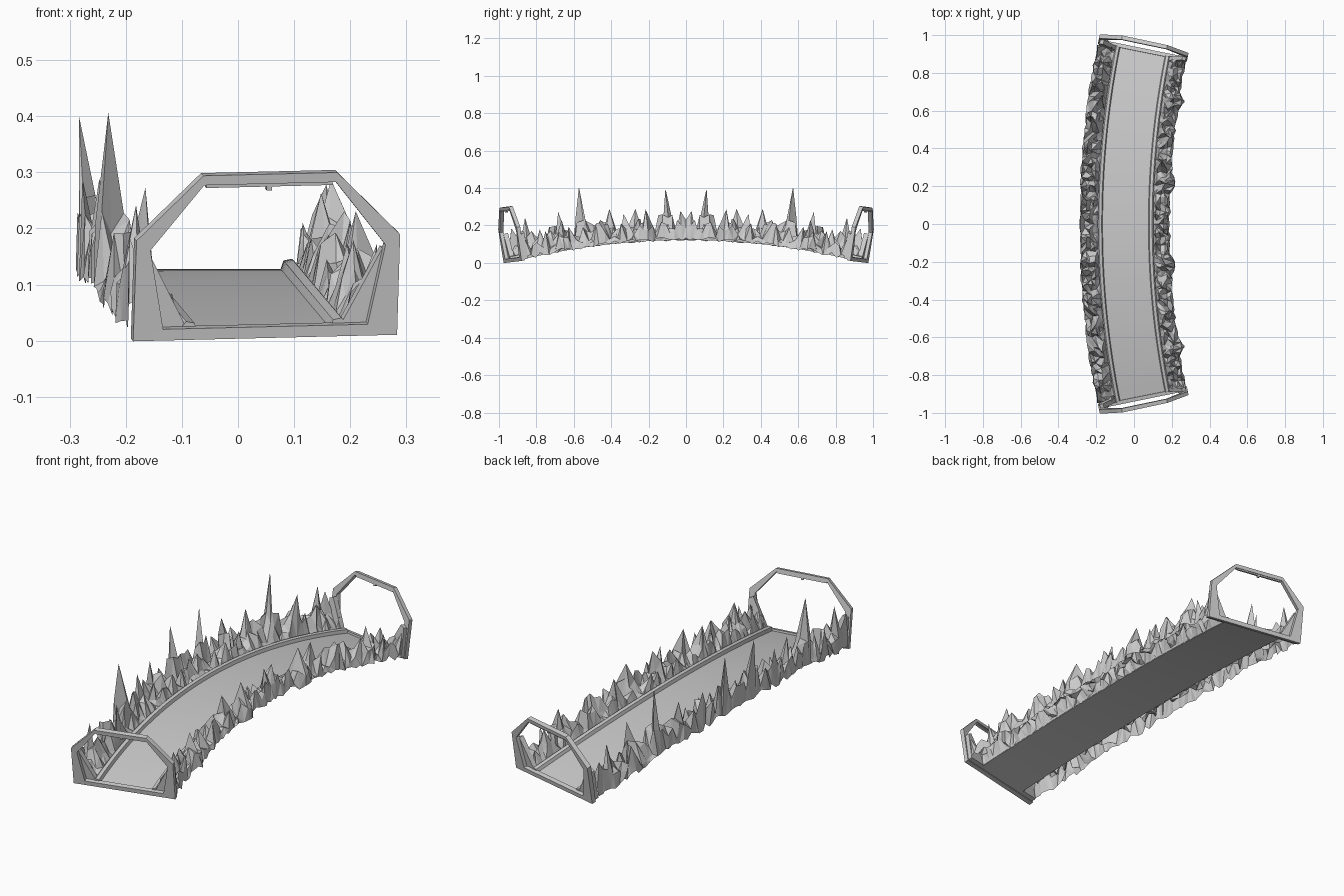
import bpy, math, random

if "Cube" in bpy.data.objects:
    bpy.data.objects.remove(bpy.data.objects["Cube"])

R = 4.65          # plan radius of the bend


def P(s, u, v):
    """Track space (along, across, up) -> world."""
    t = s * (1 + 0.17 * v) / R
    y = (R - u) * math.sin(t)
    ym = (R - 0.5 * u) * math.sin(s / R)
    return (R - 0.045 - (R - u) * math.cos(t), y, 0.128 - 0.13 * ym * ym + v)


def make(name, pts, faces, mirror=False):
    me = bpy.data.meshes.new(name)
    me.from_pydata([P(*p) for p in pts], [], faces)
    me.update()
    ob = bpy.data.objects.new(name, me)
    bpy.context.collection.objects.link(ob)
    if mirror:
        m = ob.modifiers.new("mirror", 'MIRROR')
        m.use_axis = (False, True, False)
    return ob


def sweep(name, profile, stations, mirror=False):
    """Sweep a closed (u, v) profile along the track, with end caps."""
    n, k = len(profile), len(stations)
    pts = [(s, u, v) for s in stations for u, v in profile]
    faces = [(i * n + j, i * n + (j + 1) % n, (i + 1) * n + (j + 1) % n, (i + 1) * n + j)
             for i in range(k - 1) for j in range(n)]
    faces += [tuple(range(n))[::-1], tuple(range((k - 1) * n, k * n))]
    return make(name, pts, faces, mirror)


def rect(u0, u1, v0, v1):
    return [(u0, v0), (u1, v0), (u1, v1), (u0, v1)]


# deck and side rails
line = [-0.92 + 1.84 * i / 48 for i in range(49)]
sweep("track_deck", rect(-0.145, 0.145, -0.006, 0.0), line)
for side, label in ((-1, "outer"), (1, "inner")):
    sweep(label + "_rail", [(side * u, v) for u, v in
          ((0.121, 0.0), (0.126, 0.015), (0.141, 0.018), (0.147, 0.012), (0.147, -0.004))], line)

# end gates: hexagonal ring
outer = [(-0.24, -0.011), (-0.24, 0.168), (-0.122, 0.281), (0.122, 0.281), (0.24, 0.168), (0.24, -0.011)]
inner = [(-0.186, 0.009), (-0.214, 0.15), (-0.12, 0.264), (0.12, 0.264), (0.214, 0.15), (0.186, 0.009)]
pts = [(s, u, v) for s in (0.915, 0.935) for ring in (outer, inner) for u, v in ring]
faces = []
for i in range(6):
    j = (i + 1) % 6
    faces += [(i, j, j + 6, i + 6), (i + 12, i + 18, j + 18, j + 12),
              (i, i + 12, j + 12, j), (i + 6, j + 6, j + 18, i + 18)]
make("end_gate", pts, faces, True)
sweep("gate_lip", rect(-0.115, 0.115, 0.258, 0.266), (0.919, 0.931), True)
sweep("gate_tab", rect(-0.005, 0.005, 0.251, 0.26), (0.919, 0.931), True)

# buttresses joining rails to gate posts
for side, label in ((-1, "outer"), (1, "inner")):
    sweep(label + "_buttress", [(side * u, v) for u, v in
          ((0.145, -0.006), (0.235, -0.006), (0.232, 0.13), (0.212, 0.14), (0.145, 0.015))],
          (0.895, 0.918), True)


# jagged rock strips, open underneath
def rocks(name, side, cols, peaks, low, high, bulges, seed):
    rnd = random.Random(seed)
    rows, step = 39, 0.9 / 38
    n = len(cols)
    pts = []
    for i in range(rows):
        s0 = i * step
        for c, u in enumerate(cols):
            edge = c in (0, n - 1)
            s = s0 if i in (0, rows - 1) else s0 + rnd.uniform(-0.008, 0.008)
            if edge:
                v = rnd.uniform(-0.012, 0.012)
                du = 0 if c == 0 else rnd.uniform(-0.008, 0.004)
            else:
                v = low + (high - low) * rnd.random() ** 1.8
                if c == 1:
                    v *= 0.75
                du = rnd.uniform(-0.007, 0.007)
                for ps, pc, ph in peaks:
                    d = max(abs(s0 - ps) / step, abs(c - pc))
                    if d <= 0.5:
                        v, s = ph, ps
                    elif d <= 1.5:
                        v = max(v, ph * rnd.uniform(0.25, 0.5))
            if c >= n - 2:
                for b in bulges:
                    du += 0.03 * max(0, 1 - abs(s0 - b) / 0.06)
            pts.append((s, side * (u + du), v))
    faces = []
    for i in range(rows - 1):
        for c in range(n - 1):
            a, b, d, e = i * n + c, i * n + c + 1, (i + 1) * n + c + 1, (i + 1) * n + c
            tris = [(a, b, d), (a, d, e)] if rnd.random() < 0.5 else [(a, b, e), (b, d, e)]
            faces += [t if side < 0 else t[::-1] for t in tris]
    make(name, pts, faces, True)


rocks("outer_rocks", -1, (0.147, 0.167, 0.19, 0.213, 0.236, 0.244),
      [(0.1, 4, 0.272), (0.52, 3, 0.315), (0.64, 1, 0.2), (0.25, 4, 0.17), (0.38, 3, 0.18),
       (0.8, 3, 0.2), (0.87, 4, 0.16)], 0.015, 0.13, (), 4)
rocks("inner_rocks", 1, (0.147, 0.163, 0.184, 0.205, 0.225, 0.236),
      [(0.03, 3, 0.15), (0.22, 3, 0.165), (0.34, 2, 0.15), (0.47, 3, 0.13), (0.68, 3, 0.16),
       (0.8, 2, 0.13)], 0.015, 0.12, (0.22, 0.68), 9)
